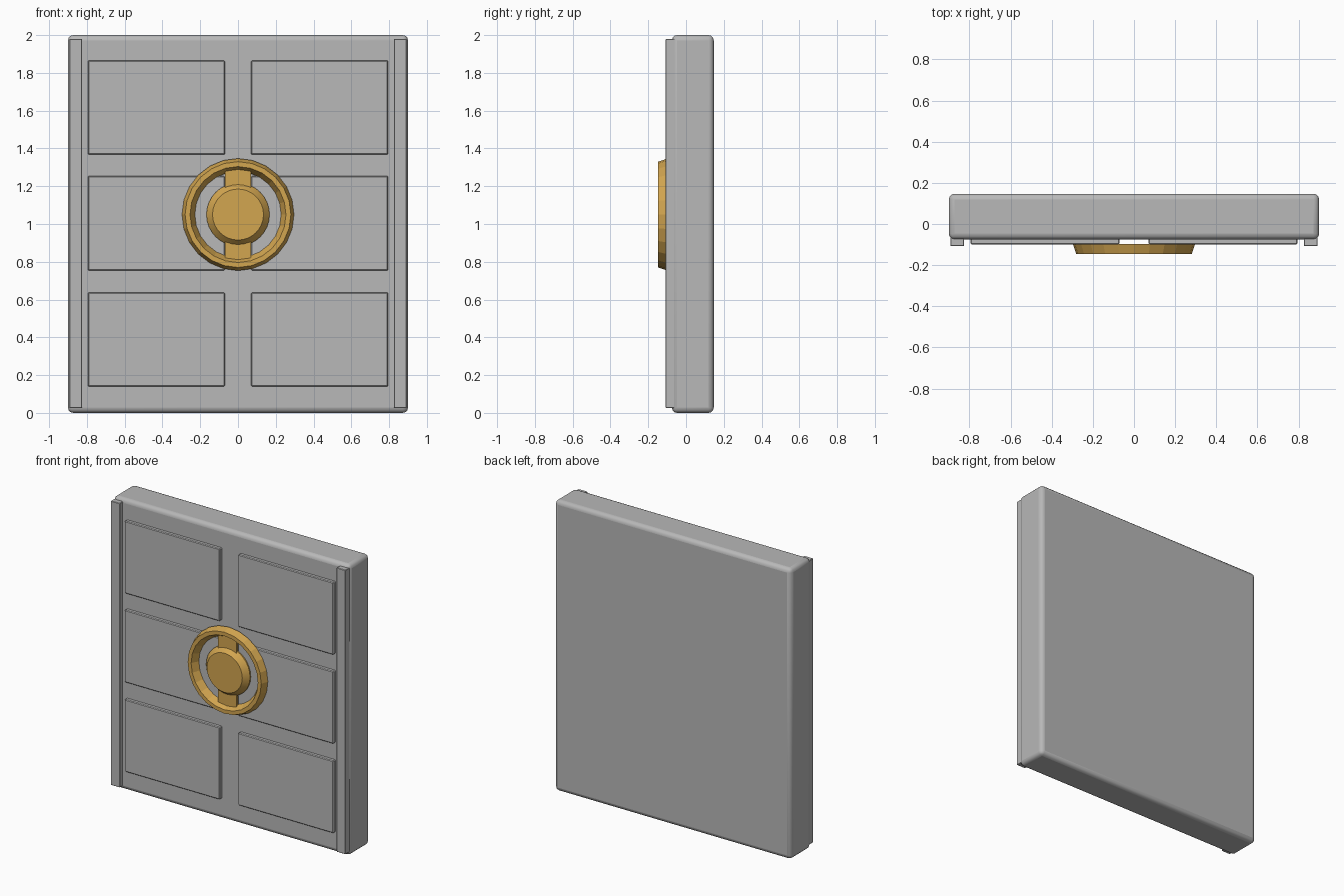
import bpy, bmesh, math

cube = bpy.data.objects.get("Cube")
if cube:
    bpy.data.objects.remove(cube, do_unlink=True)


def material(name, color):
    m = bpy.data.materials.new(name)
    m.use_nodes = True
    m.diffuse_color = (*color, 1)
    m.node_tree.nodes["Principled BSDF"].inputs["Base Color"].default_value = (*color, 1)
    return m


GREY = material("grey metal", (0.48, 0.48, 0.48))
GOLD = material("gold", (0.65, 0.38, 0.08))
WHEEL_Z = 1.05


def finish(obj, mat, smooth):
    obj.data.materials.append(mat)
    if smooth:
        bpy.ops.object.select_all(action='DESELECT')
        obj.select_set(True)
        bpy.context.view_layer.objects.active = obj
        bpy.ops.object.shade_smooth_by_angle(angle=math.radians(30))
    return obj


def box(name, x, y, z, mat, bevel=0, segments=1):
    """Box between (low, high) pairs on each axis, with optional rounded edges."""
    bpy.ops.mesh.primitive_cube_add(
        size=1, location=[(a + b) / 2 for a, b in (x, y, z)])
    obj = bpy.context.object
    obj.name = name
    obj.scale = [b - a for a, b in (x, y, z)]
    bpy.ops.object.transform_apply(location=False, rotation=False, scale=True)
    if bevel:
        mod = obj.modifiers.new("rounded edges", 'BEVEL')
        mod.width = bevel
        mod.segments = segments
    return finish(obj, mat, segments > 1)


def turned(name, profile, sides, closed, mat, smooth):
    """Revolve (radius, y) points around the wheel axis."""
    bm = bmesh.new()
    rings = []
    for r, y in profile:
        rings.append([bm.verts.new((r * math.sin(math.tau * i / sides), y,
                                    r * math.cos(math.tau * i / sides)))
                      for i in range(sides)])
    pairs = list(zip(rings, rings[1:]))
    if closed:
        pairs.append((rings[-1], rings[0]))
    else:
        bm.faces.new(rings[0])
        bm.faces.new(rings[-1])
    for a, b in pairs:
        for i in range(sides):
            j = (i + 1) % sides
            bm.faces.new((a[i], a[j], b[j], b[i]))
    bmesh.ops.recalc_face_normals(bm, faces=bm.faces)
    mesh = bpy.data.meshes.new(name)
    bm.to_mesh(mesh)
    bm.free()
    obj = bpy.data.objects.new(name, mesh)
    obj.location.z = WHEEL_Z
    bpy.context.collection.objects.link(obj)
    return finish(obj, mat, smooth)


# Door slab
box("door_slab", (-0.9, 0.9), (-0.075, 0.147), (0, 2), GREY, 0.028, 3)

# Edge strips and raised panels on both sides
for side, sign in (("left", 1), ("right", -1)):
    def span(a, b):
        return sorted((a * sign, b * sign))
    box(side + "_edge_strip", span(0.825, 0.893), (-0.108, -0.06), (0.025, 1.98), GREY, 0.003)
    for row, low in (("lower", 0.14), ("middle", 0.755), ("upper", 1.367)):
        box(f"{side}_{row}_panel", span(0.07, 0.795), (-0.099, -0.07),
            (low, low + 0.498), GREY, 0.005)

# Handwheel: rim, hub and vertical spoke
turned("wheel_rim", [(0.297, -0.098), (0.28, -0.147), (0.254, -0.147), (0.228, -0.098)],
       24, True, GOLD, False)
turned("wheel_hub", [(0.167, -0.098), (0.167, -0.108), (0.135, -0.146)],
       32, False, GOLD, True)
box("wheel_spoke", (-0.07, 0.07), (-0.118, -0.098),
    (WHEEL_Z - 0.24, WHEEL_Z + 0.24), GOLD)
